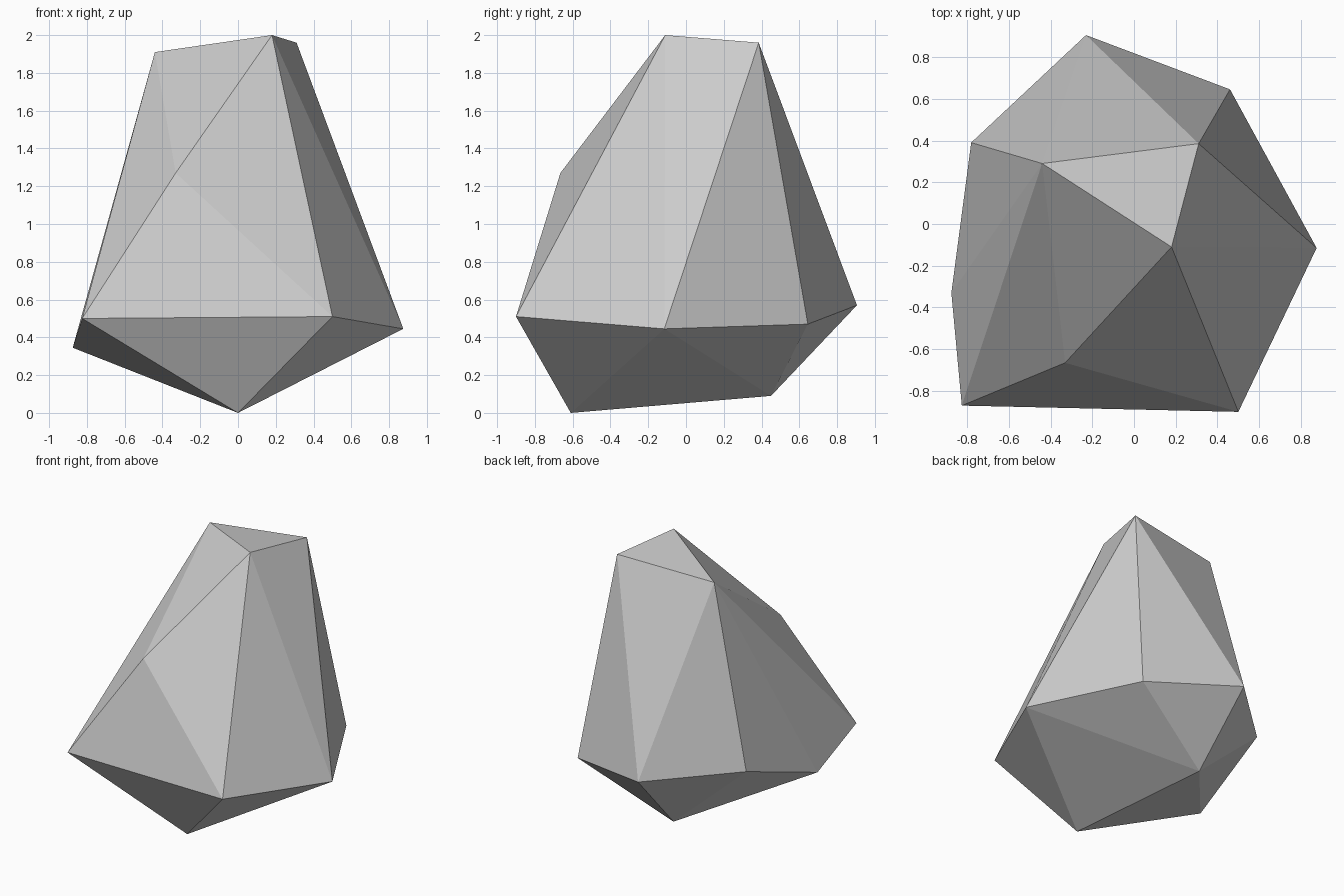
import bpy, bmesh

if "Cube" in bpy.data.objects:
    bpy.data.objects.remove(bpy.data.objects["Cube"])

# Rock corners, listed from the peak down to the base
CORNERS = [
    # peak
    (-0.44, 0.29, 1.91), (0.18, -0.11, 2.00), (0.31, 0.385, 1.96),
    # front shoulder
    (-0.33, -0.665, 1.27),
    # widest ring
    (-0.825, -0.87, 0.50), (0.50, -0.90, 0.51), (0.875, -0.115, 0.445),
    (0.46, 0.645, 0.47), (-0.23, 0.905, 0.57), (-0.78, 0.39, 0.60),
    (-0.875, -0.33, 0.345),
    # base
    (0.0, -0.61, 0.0), (-0.21, 0.45, 0.09),
]

stone = bpy.data.materials.new("stone_grey")
stone.diffuse_color = (0.60, 0.60, 0.60, 1.0)
stone.use_nodes = True
stone.node_tree.nodes["Principled BSDF"].inputs["Base Color"].default_value = stone.diffuse_color

# Faceted rock: the flat-shaded hull around the corners
bm = bmesh.new()
for corner in CORNERS:
    bm.verts.new(corner)
bmesh.ops.convex_hull(bm, input=bm.verts[:])
bmesh.ops.recalc_face_normals(bm, faces=bm.faces[:])
mesh = bpy.data.meshes.new("rock")
bm.to_mesh(mesh)
bm.free()
mesh.materials.append(stone)
rock = bpy.data.objects.new("rock", mesh)
bpy.context.collection.objects.link(rock)
